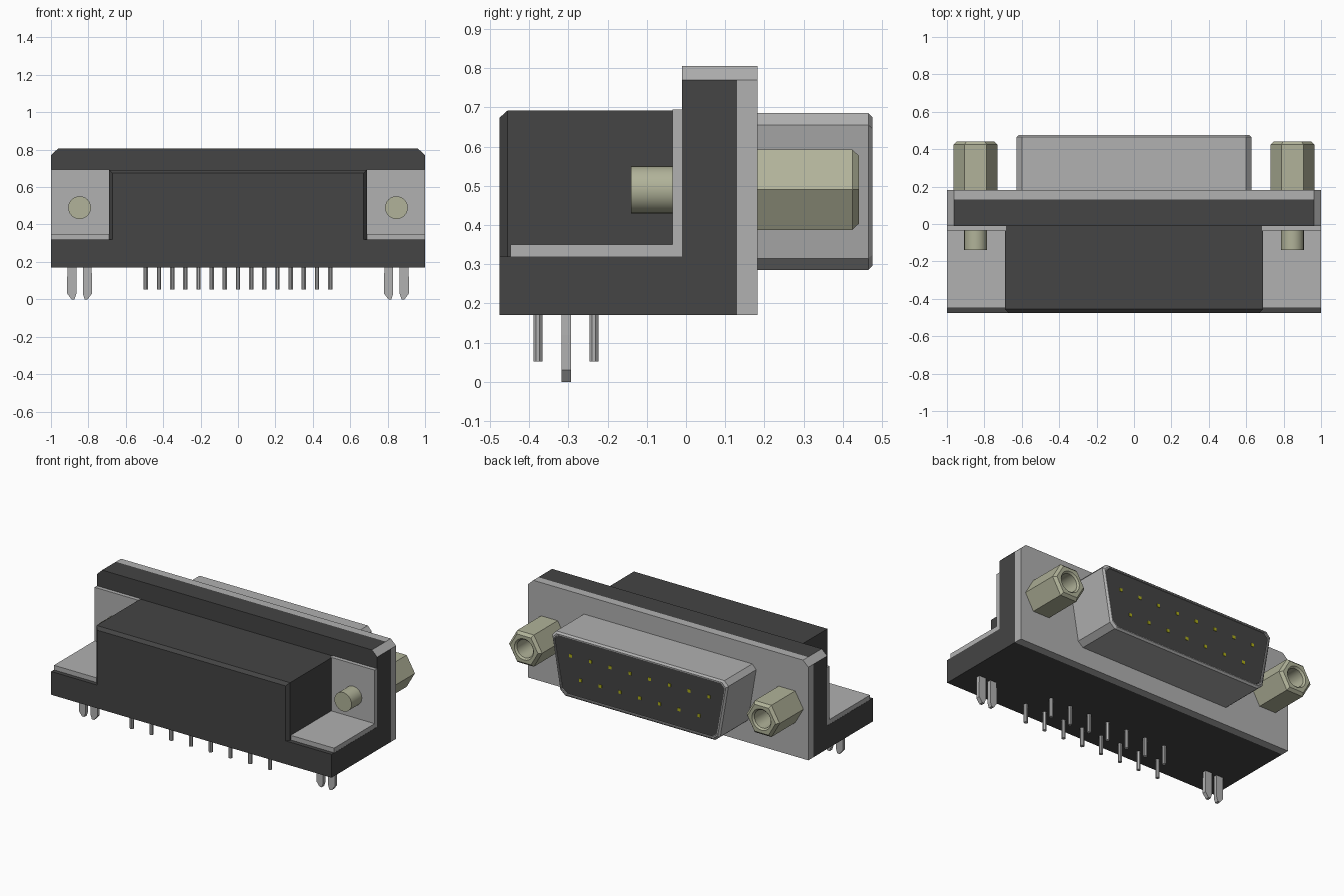
import bpy, bmesh, math

cube = bpy.data.objects.get("Cube")
if cube:
    bpy.data.objects.remove(cube, do_unlink=True)


def material(name, rgb):
    m = bpy.data.materials.new(name)
    m.use_nodes = True
    m.diffuse_color = (*rgb, 1)
    m.node_tree.nodes["Principled BSDF"].inputs["Base Color"].default_value = (*rgb, 1)
    return m


BLACK = material("black plastic", (0.058, 0.058, 0.058))
METAL = material("grey metal", (0.44, 0.44, 0.44))
BRASS = material("pale brass", (0.44, 0.45, 0.32))
YELLOW = material("yellow contact", (0.42, 0.42, 0.01))


def finish(name, bm, mat, smooth=False):
    bmesh.ops.recalc_face_normals(bm, faces=bm.faces)
    me = bpy.data.meshes.new(name)
    bm.to_mesh(me)
    bm.free()
    me.materials.append(mat)
    ob = bpy.data.objects.new(name, me)
    bpy.context.collection.objects.link(ob)
    if smooth:
        bpy.ops.object.select_all(action='DESELECT')
        ob.select_set(True)
        bpy.context.view_layer.objects.active = ob
        bpy.ops.object.shade_smooth_by_angle(angle=math.radians(25))
    return ob


def loft(name, rings, mat, smooth=False):
    """Skin a list of equal-length point rings and cap both ends."""
    bm = bmesh.new()
    vs = [[bm.verts.new(p) for p in r] for r in rings]
    n = len(vs[0])
    for a, b in zip(vs, vs[1:]):
        for i in range(n):
            j = (i + 1) % n
            bm.faces.new((a[i], a[j], b[j], b[i]))
    bm.faces.new(vs[0])
    bm.faces.new(vs[-1])
    return finish(name, bm, mat, smooth)


def prism(name, xz, y0, y1, mat):
    return loft(name, [[(x, y, z) for x, z in xz] for y in (y0, y1)], mat)


def box(name, x0, x1, y0, y1, z0, z1, mat):
    return prism(name, [(x0, z0), (x1, z0), (x1, z1), (x0, z1)], y0, y1, mat)


def circle(cx, cz, r, y, n=24):
    return [(cx + r * math.cos(2 * math.pi * i / n), y,
             cz + r * math.sin(2 * math.pi * i / n)) for i in range(n)]


def hexagon(cx, cz, r, y, n=24):
    """Hexagon with a corner on the x axis, sampled at n points."""
    pts = []
    for i in range(n):
        a = 2 * math.pi * i / n
        d = r * math.cos(math.pi / 6) / math.cos(a % (math.pi / 3) - math.pi / 6)
        pts.append((cx + d * math.cos(a), y, cz + d * math.sin(a)))
    return pts


def d_ring(inset, y):
    """Trapezoid with cut corners, wider at the top."""
    half = [(0.535, 0.285), (0.57, 0.315), (0.628, 0.655), (0.60, 0.685)]
    sx, sz = 1 - inset / 0.6, 1 - inset / 0.2
    pts = half + [(-x, z) for x, z in reversed(half)]
    return [(x * sx, y, 0.485 + (z - 0.485) * sz) for x, z in pts]


# Moulded housing: base, flange and raised centre block
flange = [(-1, 0.17), (1, 0.17), (1, 0.77), (0.962, 0.806), (-0.962, 0.806), (-1, 0.77)]
box("housing_base", -1, 1, -0.475, 0.0, 0.17, 0.32, BLACK)
housing = prism("housing_flange", flange, -0.01, 0.13, BLACK)
housing.data.materials.append(METAL)
for p in housing.data.polygons:          # metal wraps over the cut corners
    if abs(p.normal.x) > 0.3 and p.normal.z > 0.3:
        p.material_index = 1


def block_ring(y, inset):
    x, z = 0.69 - inset, 0.692 - inset
    return [(-x, y, 0.30), (x, y, 0.30), (x, y, z), (-x, y, z)]


loft("housing_block", [block_ring(-0.475, 0.018), block_ring(-0.455, 0),
                       block_ring(0.0, 0)], BLACK)

# Metal face plate and shell
prism("face_plate", flange, 0.13, 0.182, METAL)
loft("connector_shell", [d_ring(0, 0.17), d_ring(0, 0.465), d_ring(0.011, 0.476),
                         d_ring(0.018, 0.476), d_ring(0.018, 0.464)], METAL)
loft("contact_insert", [d_ring(0.0205, 0.455), d_ring(0.0205, 0.47)], BLACK)

# Contacts on the insert and solder pins beneath, in two staggered rows
for i in range(15):
    x = (i - 7) * 0.0704
    even = i % 2 == 0
    z = 0.555 if even else 0.415
    box("contact", x - 0.01, x + 0.01, 0.465, 0.473, z - 0.01, z + 0.01, YELLOW)
    y = -0.378 if even else -0.235
    ring = [(x + 0.0125 * math.cos(a), y + 0.0125 * math.sin(a))
            for a in [math.pi / 8 + k * math.pi / 4 for k in range(8)]]
    loft("solder_pin", [[(px, py, pz) for px, py in ring] for pz in (0.052, 0.2)], METAL)

for side, s in (("right", -1), ("left", 1)):
    # L-shaped bracket
    xa, xb = sorted((s * 0.685, s * 0.999))
    box(side + "_bracket_foot", xa, xb, -0.448, -0.005, 0.315, 0.35, METAL)
    box(side + "_bracket_wall", xa, xb, -0.035, -0.005, 0.34, 0.695, METAL)

    # Screw end
    cx, cz = s * 0.847, 0.49
    loft(side + "_screw", [circle(cx, cz, 0.061, -0.14), circle(cx, cz, 0.061, -0.02)],
         BRASS, True)

    # Hex standoff with a bore
    loft(side + "_standoff", [
        hexagon(cx, cz, 0.118, 0.175), hexagon(cx, cz, 0.118, 0.424),
        hexagon(cx, cz, 0.1, 0.441), circle(cx, cz, 0.068, 0.441),
        circle(cx, cz, 0.058, 0.43), circle(cx, cz, 0.058, 0.25)], BRASS, True)

    # Forked board lock
    for t in (-1, 1):
        prong = [(0.017, 0.25), (0.017, 0.03), (0.027, 0.0), (0.043, 0.0),
                 (0.066, 0.03), (0.066, 0.12), (0.06, 0.25)]
        prism(side + "_board_lock", [(s * 0.847 + t * x, z) for x, z in prong],
              -0.318, -0.293, METAL)
